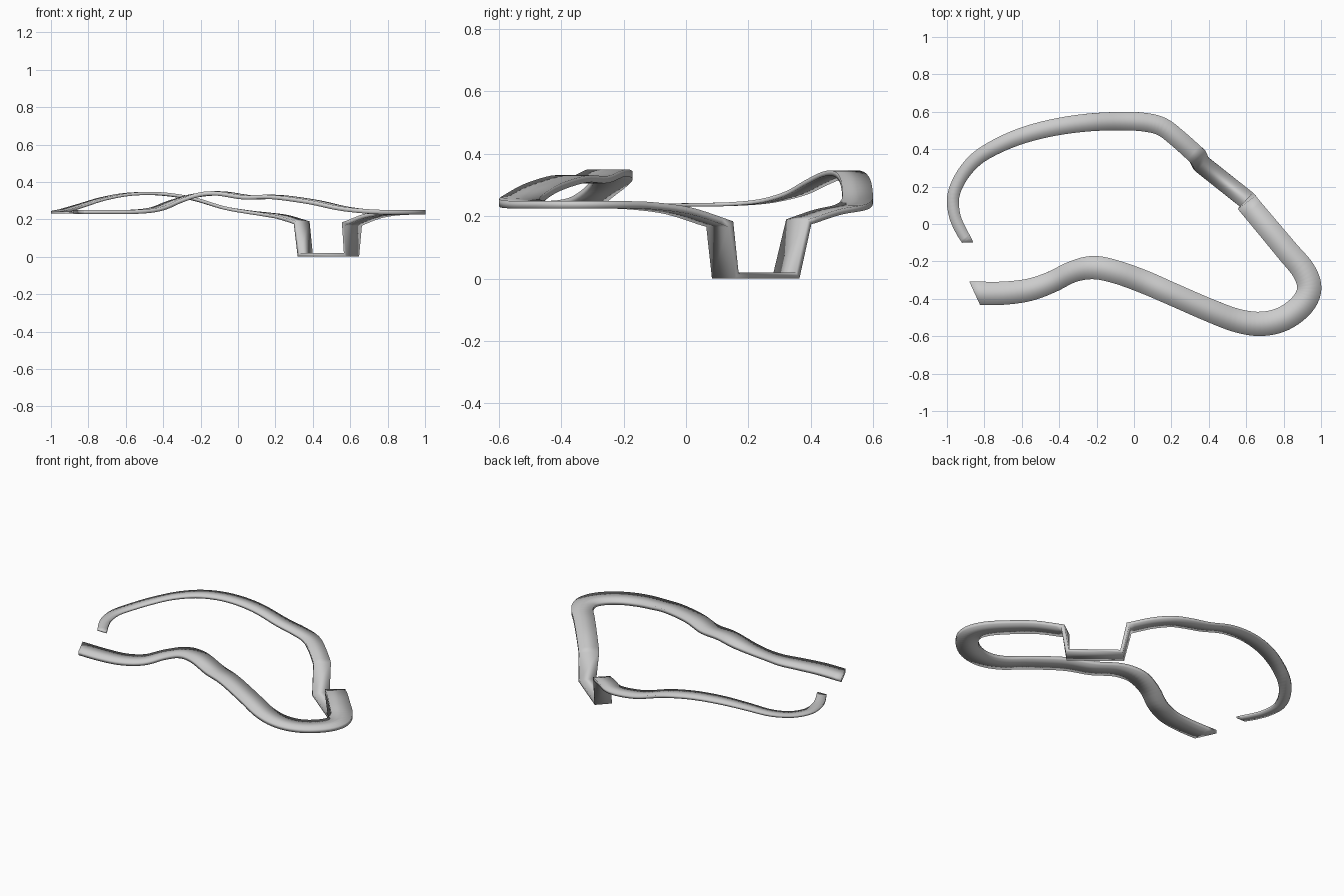
import bpy, bmesh, math
from mathutils import Vector

if "Cube" in bpy.data.objects:
    bpy.data.objects.remove(bpy.data.objects["Cube"])

FLATNESS = 0.185   # band thickness as a share of its width

# stations along the band: x, y, underside z, width
front = [(-.852, -.37, .228, .124), (-.70, -.37, .228, .124), (-.56, -.352, .229, .12),
         (-.44, -.31, .243, .115), (-.33, -.256, .285, .114), (-.22, -.233, .317, .124),
         (-.10, -.255, .327, .124), (.05, -.308, .306, .124), (.2, -.373, .308, .122),
         (.4, -.46, .281, .123), (.55, -.516, .248, .126), (.68, -.534, .231, .13),
         (.80, -.506, .225, .131), (.898, -.432, .225, .131), (.937, -.345, .225, .13),
         (.907, -.25, .225, .127), (.82, -.145, .222, .123), (.72, -.025, .206, .12),
         (.615, .1, .166, .118)]
bridge = [(.613, .12, 0, .101), (.354, .327, 0, .101)]
back = [(.335, .367, .174, .101), (.24, .452, .203, .1), (.15, .52, .217, .1),
        (.05, .545, .23, .1), (-.08, .55, .253, .098), (-.25, .542, .303, .095),
        (-.42, .518, .328, .091), (-.58, .478, .326, .087), (-.72, .422, .302, .081),
        (-.84, .35, .266, .075), (-.922, .255, .242, .069), (-.966, .15, .233, .065),
        (-.960, .05, .231, .062), (-.928, -.03, .23, .06), (-.887, -.1, .23, .056)]


def smooth(pts, steps=5):
    """Catmull-Rom curve through the stations."""
    p = [Vector(q) for q in pts]
    p = [2 * p[0] - p[1]] + p + [2 * p[-1] - p[-2]]
    out = []
    for i in range(1, len(p) - 2):
        a, b, c, d = p[i - 1:i + 3]
        for k in range(steps):
            t = k / steps
            out.append(.5 * (2 * b + (c - a) * t + (2 * a - 5 * b + 4 * c - d) * t * t
                             + (3 * b - a - 3 * c + d) * t ** 3))
    return out + [p[-2]]


path = smooth(front) + [Vector(q) for q in bridge] + smooth(back)
pos = [Vector(q[:3]) for q in path]
last = len(path) - 1

# sweep a flat rectangular section, keeping it level and mitred at the corners
bm = bmesh.new()
rings = []
for i, q in enumerate(path):
    t1 = (pos[i] - pos[max(i - 1, 0)]).normalized()
    t2 = (pos[min(i + 1, last)] - pos[i]).normalized()
    t = (t1 + t2).normalized()
    miter = 1 / max(t.dot(t2 if i < last else t1), .5)
    side = Vector((-t.y, t.x, 0)).normalized()
    up = t.cross(side).normalized() * miter * q[3] * FLATNESS
    if i == 0:          # slanted start cut
        side = Vector((-.46, 1, 0))
    elif i == last:     # square end cut
        side = Vector((1, 0, 0))
    half = side * (q[3] / 2)
    rings.append([bm.verts.new(pos[i] + v)
                  for v in (half, half + up, up - half, -half)])
for r, s in zip(rings, rings[1:]):
    for k in range(4):
        j = (k + 1) % 4
        bm.faces.new((r[k], r[j], s[j], s[k]))
bm.faces.new(rings[0])
bm.faces.new(rings[-1][::-1])
bmesh.ops.recalc_face_normals(bm, faces=bm.faces)

mesh = bpy.data.meshes.new("curved_band")
bm.to_mesh(mesh)
bm.free()
mesh.shade_smooth()    # soft shading rolls over the band's edges
band = bpy.data.objects.new("curved_band", mesh)
bpy.context.collection.objects.link(band)
